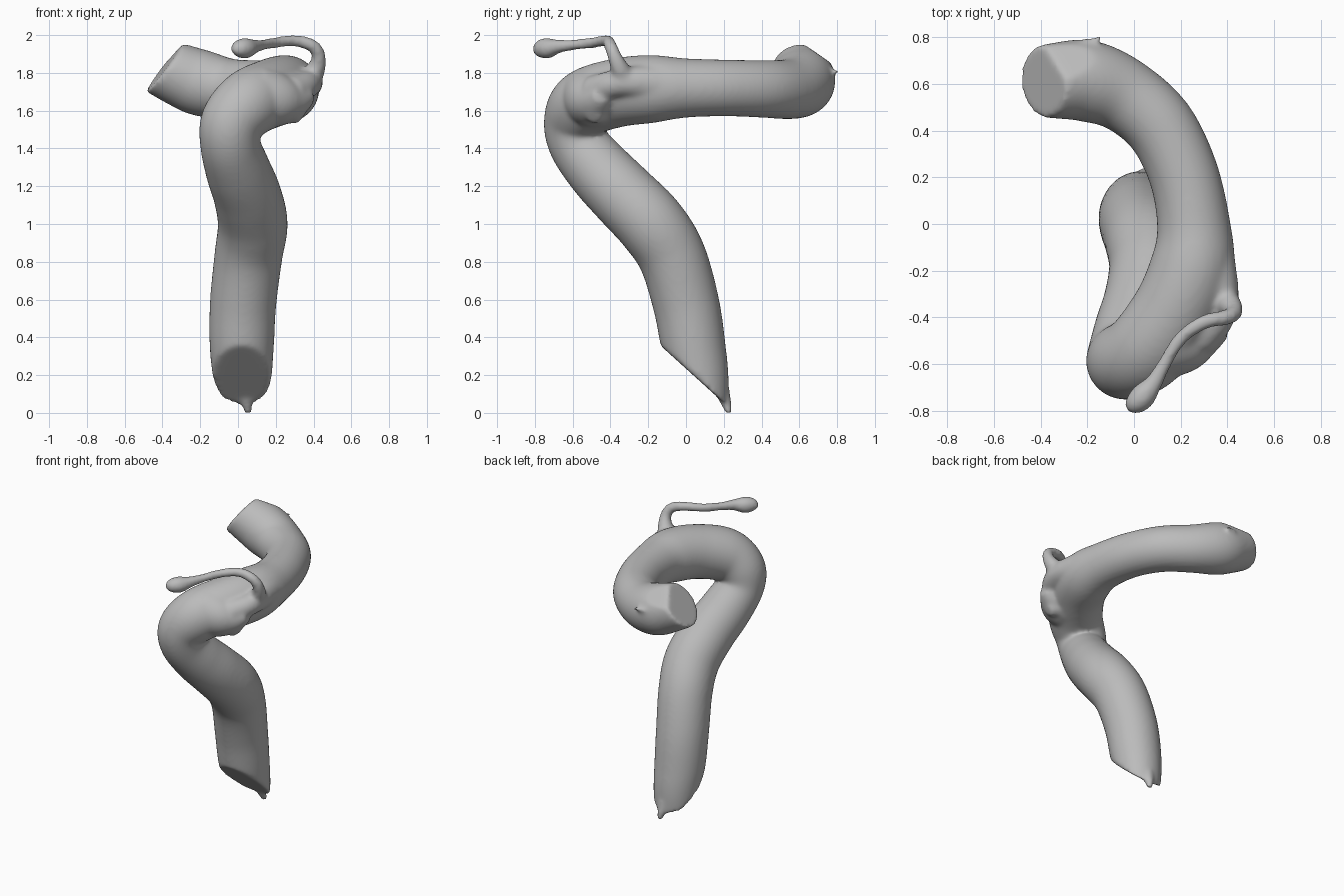
import bpy, bmesh, math
from mathutils import Vector

cube = bpy.data.objects.get("Cube")
if cube:
    bpy.data.objects.remove(cube, do_unlink=True)

mat = bpy.data.materials.new("plain grey")
mat.use_nodes = True
grey = (0.5, 0.5, 0.5, 1)
mat.diffuse_color = grey
mat.node_tree.nodes["Principled BSDF"].inputs["Base Color"].default_value = grey


def spline(keys, steps=8):
    """Catmull-Rom through (x, y, z, radius) keys."""
    k = [Vector(p) for p in keys]
    k = [2 * k[0] - k[1]] + k + [2 * k[-1] - k[-2]]
    out = []
    for i in range(1, len(k) - 2):
        a, b, c, d = k[i - 1:i + 3]
        for s in range(steps):
            t = s / steps
            out.append(0.5 * (2 * b + (c - a) * t + (2 * a - 5 * b + 4 * c - d) * t * t
                              + (3 * b - a - 3 * c + d) * t ** 3))
    return out + [k[-2]]


def tube(bm, keys, sides=32, cuts=()):
    """Closed round tube along the keys; each cut trims and caps it flat."""
    part = bmesh.new()
    pts = spline(keys)
    pos = [p.to_3d() for p in pts]
    rings, normal, last = [], None, len(pts) - 1
    for i, p in enumerate(pts):
        tan = (pos[min(i + 1, last)] - pos[max(i - 1, 0)]).normalized()
        normal = tan.orthogonal() if normal is None else normal - tan * normal.dot(tan)
        normal.normalize()
        side = tan.cross(normal)
        ring = []
        for j in range(sides):
            a = 2 * math.pi * j / sides
            ring.append(part.verts.new(pos[i] + p[3] * (normal * math.cos(a) + side * math.sin(a))))
        rings.append(ring)
    for r, q in zip(rings, rings[1:]):
        for j in range(sides):
            n = (j + 1) % sides
            part.faces.new((r[j], r[n], q[n], q[j]))
    part.faces.new(rings[0][::-1])
    part.faces.new(rings[-1])
    for co, no in cuts:
        geom = part.verts[:] + part.edges[:] + part.faces[:]
        cut = bmesh.ops.bisect_plane(part, geom=geom, plane_co=co, plane_no=no, clear_outer=True)
        edges = [e for e in cut["geom_cut"] if isinstance(e, bmesh.types.BMEdge)]
        bmesh.ops.contextual_create(part, geom=edges)
    bmesh.ops.recalc_face_normals(part, faces=part.faces[:])
    mesh = bpy.data.meshes.new("part")
    part.to_mesh(mesh)
    part.free()
    bm.from_mesh(mesh)
    bpy.data.meshes.remove(mesh)


bm = bmesh.new()

# Main tube, from the slanted lower end round to the upper end
tube(bm, [
    (0.035, 0.09, -0.12, 0.12), (0.025, 0.075, 0.15, 0.152), (0.02, 0.04, 0.35, 0.17),
    (0.027, 0.0, 0.58, 0.176), (0.055, -0.075, 0.83, 0.18), (0.078, -0.185, 1.0, 0.185),
    (0.05, -0.33, 1.15, 0.18), (0.0, -0.46, 1.285, 0.172), (-0.04, -0.565, 1.42, 0.16),
    (-0.03, -0.585, 1.54, 0.168), (0.06, -0.53, 1.64, 0.18), (0.18, -0.36, 1.695, 0.182),
    (0.25, -0.18, 1.715, 0.18), (0.255, 0.0, 1.72, 0.157), (0.21, 0.22, 1.72, 0.15),
    (0.11, 0.42, 1.715, 0.153), (-0.04, 0.55, 1.715, 0.16), (-0.19, 0.61, 1.745, 0.175),
    (-0.31, 0.615, 1.79, 0.166), (-0.5, 0.6, 1.87, 0.14)],
    cuts=[((0, -0.15, 0.37), (0, -0.67, -0.74)),
          ((-0.365, 0.6, 1.86), (-0.79, -0.08, 0.6)),
          ((-0.3, 0.62, 1.955), (0, 0.57, 0.82))])

# Blunt pouch at the turn, its lower corner, and the ledge running back from it
tube(bm, [(0.12, -0.5, 1.67, 0.168), (0.22, -0.49, 1.66, 0.145),
          (0.31, -0.465, 1.665, 0.1), (0.39, -0.445, 1.69, 0.045)])
tube(bm, [(0.2, -0.46, 1.63, 0.13), (0.28, -0.475, 1.6, 0.085), (0.335, -0.49, 1.56, 0.035)])
tube(bm, [(0.28, -0.48, 1.7, 0.09), (0.355, -0.4, 1.735, 0.075),
          (0.365, -0.3, 1.75, 0.085), (0.31, -0.12, 1.735, 0.12)])

# Thin worm-like branch with a swollen tip
tube(bm, [
    (0.31, -0.29, 1.71, 0.07), (0.395, -0.335, 1.79, 0.058), (0.428, -0.375, 1.88, 0.039),
    (0.395, -0.4, 1.943, 0.035), (0.3, -0.42, 1.97, 0.032), (0.2, -0.49, 1.96, 0.03),
    (0.13, -0.6, 1.948, 0.03), (0.085, -0.68, 1.94, 0.039), (0.04, -0.735, 1.93, 0.056),
    (0.0, -0.78, 1.932, 0.045), (-0.015, -0.805, 1.94, 0.02)], sides=16)

# Small wisps at the two ends
tube(bm, [(-0.24, 0.71, 1.78, 0.06), (-0.21, 0.765, 1.8, 0.03),
          (-0.17, 0.785, 1.805, 0.014), (-0.135, 0.805, 1.81, 0.012)], sides=12)
tube(bm, [(0.04, 0.19, 0.13, 0.04), (0.045, 0.21, 0.06, 0.032),
          (0.055, 0.228, -0.004, 0.018)], sides=12)

mesh = bpy.data.meshes.new("bent_tube")
bm.to_mesh(mesh)
bm.free()
mesh.materials.append(mat)
obj = bpy.data.objects.new("bent_tube", mesh)
bpy.context.collection.objects.link(obj)

# Fuse the parts into one soft surface
remesh = obj.modifiers.new("fuse", 'REMESH')
remesh.mode = 'VOXEL'
remesh.voxel_size = 0.012
remesh.use_smooth_shade = True
soften = obj.modifiers.new("soften", 'SMOOTH')
soften.factor = 0.5
soften.iterations = 14
